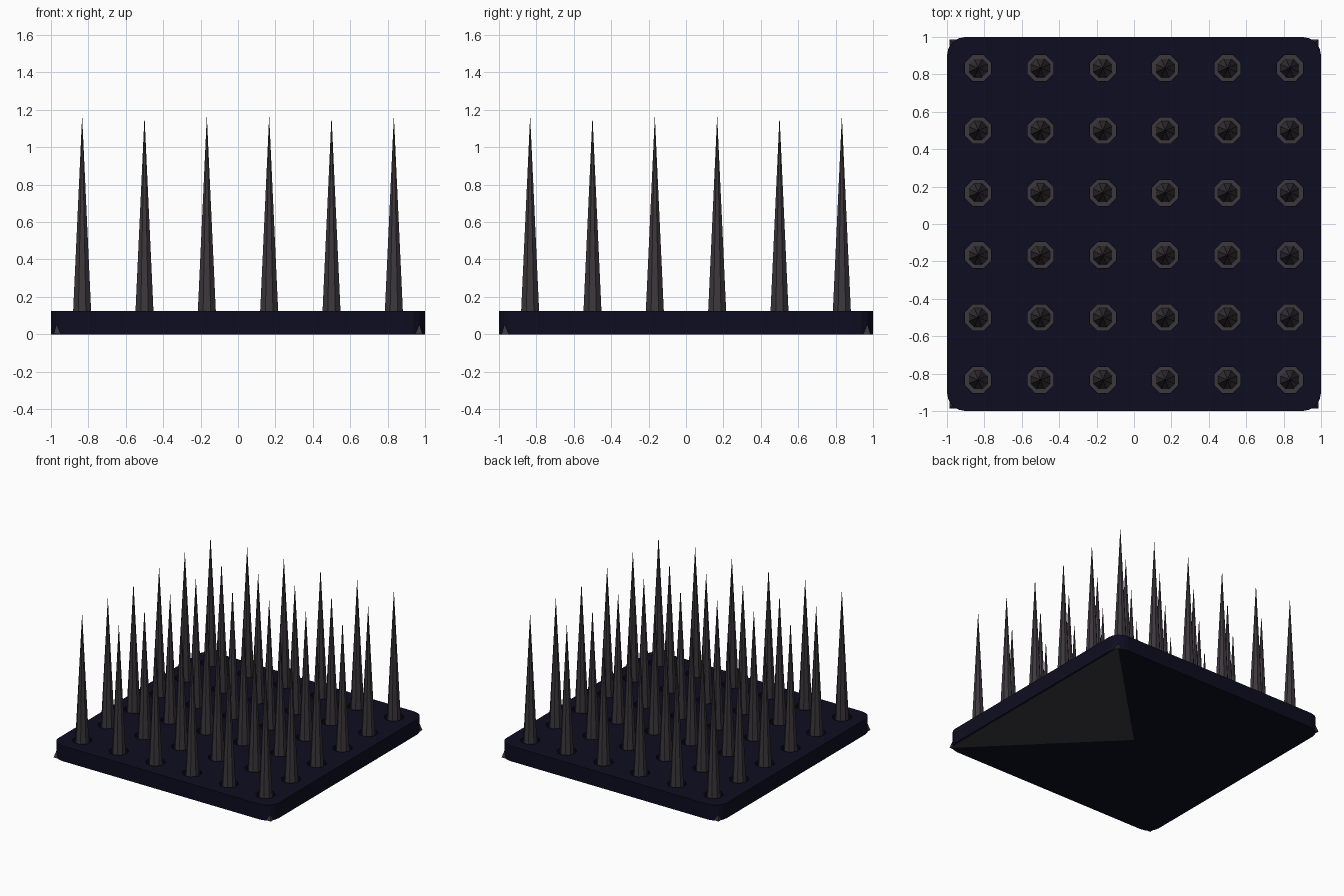
import bpy, bmesh, math
from mathutils import Matrix

cube = bpy.data.objects.get("Cube")
if cube:
    bpy.data.objects.remove(cube, do_unlink=True)

PLATE_TOP = 0.125
FLOOR = 0.08
TIP = 1.17
STEP = 1 / 3
FLAT = 1 / math.cos(math.pi / 8)   # octagon apothem to corner radius


def material(name, rgb):
    m = bpy.data.materials.new(name)
    m.use_nodes = True
    m.diffuse_color = (*rgb, 1)
    bsdf = m.node_tree.nodes["Principled BSDF"]
    bsdf.inputs["Base Color"].default_value = (*rgb, 1)
    bsdf.inputs["Roughness"].default_value = 0.8
    return m


navy = material("dark navy", (0.004, 0.004, 0.015))
grey = material("charcoal grey", (0.045, 0.038, 0.046))


def make(name, bm, mat):
    bmesh.ops.recalc_face_normals(bm, faces=bm.faces)
    mesh = bpy.data.meshes.new(name)
    bm.to_mesh(mesh)
    bm.free()
    mesh.materials.append(mat)
    obj = bpy.data.objects.new(name, mesh)
    bpy.context.collection.objects.link(obj)
    return obj


def octagon_cone(bm, x, y, z0, z1, r0, r1):
    """Eight-sided cone or prism with flat sides facing the axes."""
    place = Matrix.Translation((x, y, (z0 + z1) / 2)) @ Matrix.Rotation(math.pi / 8, 4, 'Z')
    bmesh.ops.create_cone(bm, cap_ends=True, segments=8, radius1=r0 * FLAT,
                          radius2=r1 * FLAT, depth=z1 - z0, matrix=place)


spots = [((i - 2.5) * STEP, (j - 2.5) * STEP) for i in range(6) for j in range(6)]

# Plate with rounded corners
bm = bmesh.new()
bmesh.ops.create_cube(bm, size=2, matrix=Matrix.Translation((0, 0, PLATE_TOP / 2))
                      @ Matrix.Diagonal((1, 1, PLATE_TOP / 2, 1)))
uprights = [e for e in bm.edges if abs(e.verts[0].co.z - e.verts[1].co.z) > 0.05]
bmesh.ops.bevel(bm, geom=uprights, offset=0.1, segments=4, profile=0.5, affect='EDGES')
plate = make("plate", bm, navy)

# Octagonal sockets sunk into the plate
bm = bmesh.new()
for x, y in spots:
    octagon_cone(bm, x, y, FLOOR, PLATE_TOP + 0.1, 0.07, 0.07)
cutter = make("socket_cutter", bm, navy)
cutter.hide_render = True
cut = plate.modifiers.new("sockets", 'BOOLEAN')
cut.object = cutter
cut.operation = 'DIFFERENCE'
cut.solver = 'EXACT'
bpy.context.view_layer.objects.active = plate
bpy.ops.object.modifier_apply(modifier=cut.name)
bpy.data.objects.remove(cutter, do_unlink=True)

# Spikes, each standing on a collar at the bottom of its socket
spike_base = 0.048 * (TIP - FLOOR) / (TIP - PLATE_TOP)
for n, (x, y) in enumerate(spots):
    bm = bmesh.new()
    octagon_cone(bm, x, y, FLOOR - 0.02, FLOOR + 0.003, 0.0695, 0.0695)
    octagon_cone(bm, x, y, FLOOR, TIP, spike_base, 0)
    make(f"spike_{n + 1}", bm, grey)

# Tapered core whose corners poke out of the rounded plate corners
bm = bmesh.new()
bmesh.ops.create_cone(bm, cap_ends=True, segments=4, radius1=0.986 * math.sqrt(2),
                      radius2=0.966 * math.sqrt(2), depth=0.069,
                      matrix=Matrix.Translation((0, 0, 0.0355))
                      @ Matrix.Rotation(math.pi / 4, 4, 'Z'))
make("core", bm, grey)

# Grey triangular panel on the left quarter of the underside
bm = bmesh.new()
corners = [(0, 0), (0.985, -0.985), (0.985, 0.985)]
face = bm.faces.new([bm.verts.new((x, y, -0.001)) for x, y in corners])
grown = bmesh.ops.extrude_face_region(bm, geom=[face])["geom"]
bmesh.ops.translate(bm, vec=(0, 0, 0.004),
                    verts=[v for v in grown if isinstance(v, bmesh.types.BMVert)])
make("underside_panel", bm, grey)
